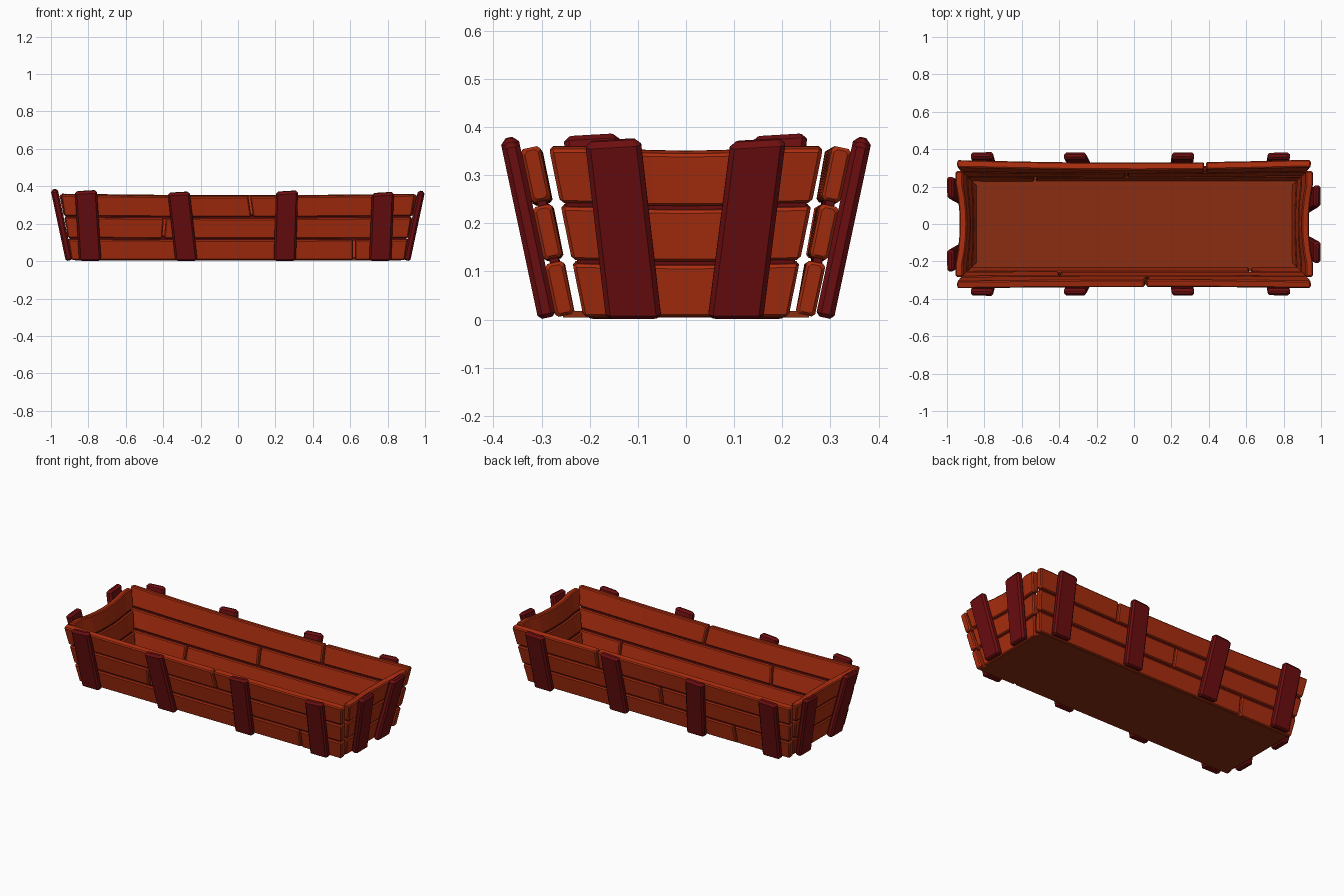
import bpy, bmesh, math, random
from mathutils import Vector

if "Cube" in bpy.data.objects:
    bpy.data.objects.remove(bpy.data.objects["Cube"])

random.seed(4)
TILT = math.radians(12)
SN, CS = math.sin(TILT), math.cos(TILT)


def material(name, rgb):
    m = bpy.data.materials.new(name)
    m.diffuse_color = (*rgb, 1)
    m.use_nodes = True
    m.node_tree.nodes["Principled BSDF"].inputs["Base Color"].default_value = m.diffuse_color
    return m


PLANK = material("orange red wood", (0.40, 0.026, 0.0045))
STAVE = material("dark red wood", (0.15, 0.0042, 0.005))
FLOOR = material("brown floor wood", (0.26, 0.026, 0.006))


# Each wall: along axis, outward axis, outer face distance at ground,
# half length and its growth with height, inward bow and downward sag
WALLS = {
    "front": (Vector((1, 0, 0)), Vector((0, -1, 0)), 0.268, 0.89, 0.155, 0.004, 0.010),
    "back": (Vector((1, 0, 0)), Vector((0, 1, 0)), 0.268, 0.89, 0.155, 0.012, 0.010),
    "right": (Vector((0, 1, 0)), Vector((1, 0, 0)), 0.882, 0.212, 0.20, 0.020, 0.014),
    "left": (Vector((0, 1, 0)), Vector((-1, 0, 0)), 0.882, 0.212, 0.20, 0.020, 0.014),
}


def place(wall, s, t, h):
    """Wall coordinates (along, depth inward, up the slope) to world."""
    along, out, d = WALLS[wall][:3]
    p = along * s + out * (d + h * SN - t * CS)
    p.z = h * CS + t * SN
    return p


def ring(a0, a1, b0, b1, c):
    """Rectangle with cut corners."""
    return [(a0 + c, b0), (a1 - c, b0), (a1, b0 + c), (a1, b1 - c),
            (a1 - c, b1), (a0 + c, b1), (a0, b1 - c), (a0, b0 + c)]


def loft(name, rings, mat):
    bm = bmesh.new()
    rows = [[bm.verts.new(p) for p in r] for r in rings]
    n = len(rows[0])
    for r0, r1 in zip(rows, rows[1:]):
        for i in range(n):
            j = (i + 1) % n
            bm.faces.new((r0[i], r0[j], r1[j], r1[i]))
    bm.faces.new(rows[0])
    bm.faces.new(rows[-1])
    bmesh.ops.recalc_face_normals(bm, faces=bm.faces)
    me = bpy.data.meshes.new(name)
    bm.to_mesh(me)
    bm.free()
    me.materials.append(mat)
    ob = bpy.data.objects.new(name, me)
    bpy.context.collection.objects.link(ob)


def plank(name, wall, h0, h1, t0, t1, start, end, c, mat):
    """Plank along a wall; start and end are (position, slant) pairs."""
    half, bow, sag = WALLS[wall][3], WALLS[wall][5], WALLS[wall][6]
    length = end[0] - start[0]
    cuts = [0, c / length] + [i / 8 for i in range(1, 8)] + [1 - c / length, 1]
    rings = []
    for k, f in enumerate(cuts):
        e = c if k in (0, len(cuts) - 1) else 0
        pts = []
        for h, t in ring(h0 + e, h1 - e, t0 + e, t1 - e, c):
            s = (start[0] + start[1] * h) * (1 - f) + (end[0] + end[1] * h) * f
            w = max(0, 1 - (s / half) ** 2) * h / 0.36
            pts.append(place(wall, s, t + bow * w, h - sag * w))
        rings.append(pts)
    loft(name, rings, mat)


def stave(name, wall, bottom, top, length, width=0.115):
    """Upright batten on the outside of a wall, leaning sideways."""
    c, rings = 0.010, []
    for h, e in ((0.008, 0.008), (0.016, 0), (length - 0.012, 0), (length, 0.012)):
        mid = bottom + (top - bottom) * h / length
        r = ring(mid - width / 2 + e, mid + width / 2 - e, -0.038 + e, -e, c - e * 0.4)
        rings.append([place(wall, s, t, h + (s - mid) * 0.06 * (h > 0.1))
                      for s, t in r])
    loft(name, rings, STAVE)


# Board joints in each row, bottom to top
JOINTS = {
    "front": [(0.62, 0), (-0.41, 0.08), (0.11, -0.14)],
    "back": [(-0.53, 0.05), (-0.04, 0), (0.38, 0)],
}
ROWS = [(0.005, 0.117), (0.126, 0.238), (0.247, 0.361)]

for wall, (_, _, _, half, grow, _, _) in WALLS.items():
    ends = [(-half, -grow), (half, grow)]
    for row, (h0, h1) in enumerate(ROWS):
        stops = [ends[0]] + ([JOINTS[wall][row]] if wall in JOINTS else []) + [ends[1]]
        for i in range(len(stops) - 1):
            a, b = stops[i], stops[i + 1]
            if i > 0:
                a = (a[0] + 0.005, a[1])
            if i < len(stops) - 2:
                b = (b[0] - 0.005, b[1])
            j = random.uniform(-0.002, 0.003)
            plank(f"{wall}_plank_{row + 1}_{i + 1}", wall, h0, h1, j, 0.040 + j, a, b, 0.006, PLANK)
    # dark filler strips in the gaps between rows
    for k, h in enumerate((0.1215, 0.2425)):
        plank(f"{wall}_gap_strip_{k + 1}", wall, h - 0.01, h + 0.01, 0.010, 0.030,
              (-half + 0.01, -grow), (half - 0.01, grow), 0.001, STAVE)

# Staves: bottom centre, top centre, length
for wall in ("front", "back"):
    for i, (b, t, l) in enumerate([(-0.79, -0.813, 0.388), (-0.275, -0.317, 0.380),
                                   (0.25, 0.262, 0.386), (0.76, 0.775, 0.378)]):
        stave(f"{wall}_stave_{i + 1}", wall, b, t, l, 0.118)
for i, (b, t) in enumerate([(-0.108, -0.152), (0.102, 0.15)]):
    stave(f"right_stave_{i + 1}", "right", b, t, 0.385)
for i, (b, t) in enumerate([(-0.15, -0.197), (0.15, 0.195)]):
    stave(f"left_stave_{i + 1}", "left", b, t, 0.395)

# Floor panel
loft("floor", [[(x, y, z) for x, y in ((-0.872, -0.255), (0.872, -0.255),
                                       (0.872, 0.255), (-0.872, 0.255))]
               for z in (0.004, 0.018)], FLOOR)
